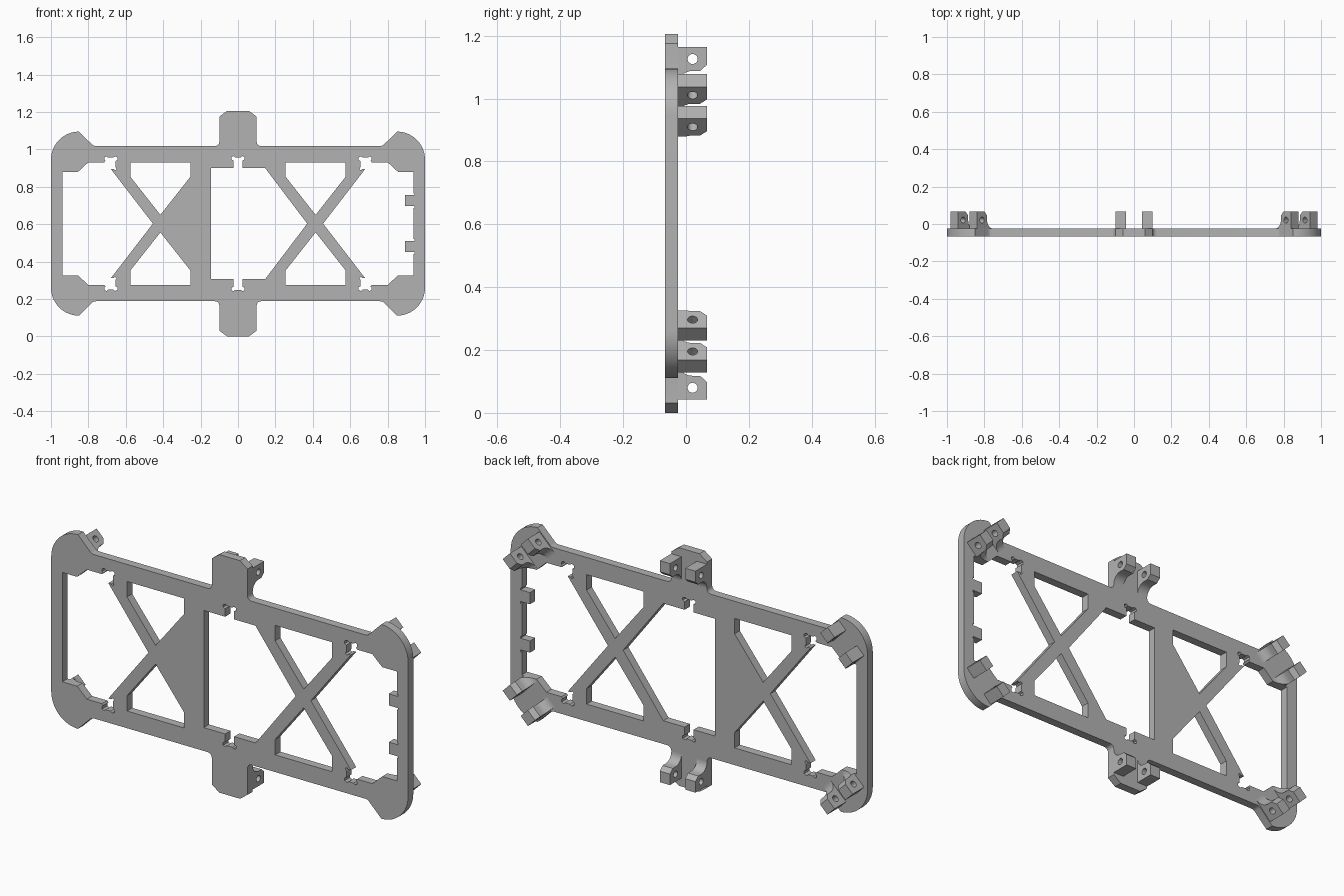
import bpy, bmesh
from math import sin, cos, pi
from mathutils import Matrix, Vector

cube = bpy.data.objects.get("Cube")
if cube:
    bpy.data.objects.remove(cube)

MID = 0.603                      # height of the frame's centre line
FRONT, SEAT, BACK = -0.067, -0.025, 0.067

grey = bpy.data.materials.new("plain_grey")
grey.use_nodes = True
grey.diffuse_color = (0.45, 0.45, 0.45, 1)
grey.node_tree.nodes["Principled BSDF"].inputs["Base Color"].default_value = grey.diffuse_color


def arc(cx, cy, r, start, end, n=10):
    """Points along an arc, angles in units of pi."""
    steps = [pi * (start + (end - start) * i / n) for i in range(n + 1)]
    return [(cx + r * cos(a), cy + r * sin(a)) for a in steps]


def flip(points, sx=1, sy=1):
    return [(x * sx, y * sy) for x, y in points]


def mirrored_loop(half):
    """Close a half profile by mirroring it over the horizontal axis."""
    return half + flip(half, sy=-1)[::-1]


def extruded(loops, thickness, matrix):
    """Fill the outline minus the holes, thicken it and place it."""
    curve = bpy.data.curves.new("profile", "CURVE")
    curve.dimensions = "2D"
    curve.fill_mode = "BOTH"
    curve.extrude = thickness / 2
    for loop in loops:
        spline = curve.splines.new("POLY")
        spline.points.add(len(loop) - 1)
        for point, (x, y) in zip(spline.points, loop):
            point.co = (x, y, 0, 1)
        spline.use_cyclic_u = True
    temp = bpy.data.objects.new("profile", curve)
    bpy.context.collection.objects.link(temp)
    bpy.context.view_layer.update()
    graph = bpy.context.evaluated_depsgraph_get()
    mesh = bpy.data.meshes.new_from_object(temp.evaluated_get(graph))
    bm = bmesh.new()
    bm.from_mesh(mesh)
    bpy.data.objects.remove(temp)
    bpy.data.curves.remove(curve)
    bpy.data.meshes.remove(mesh)
    bm.transform(matrix)
    bmesh.ops.remove_doubles(bm, verts=bm.verts, dist=1e-5)
    return bm


def finish(bm, name):
    bmesh.ops.recalc_face_normals(bm, faces=bm.faces)
    mesh = bpy.data.meshes.new(name)
    bm.to_mesh(mesh)
    bm.free()
    mesh.materials.clear()
    mesh.materials.append(grey)
    for poly in mesh.polygons:
        poly.material_index = 0
    obj = bpy.data.objects.new(name, mesh)
    bpy.context.collection.objects.link(obj)
    bpy.ops.object.select_all(action="DESELECT")
    obj.select_set(True)
    bpy.context.view_layer.objects.active = obj
    bpy.ops.object.shade_smooth_by_angle(angle=pi / 6)


# Frame outline: one quarter from the tab tip to the rounded corner
quarter = [(0.058, MID), (0.1, 0.572)]
quarter += arc(0.122, 0.437, 0.022, 1, 1.5, 5)
quarter += arc(0.76, 0.445, 0.03, 1.5, 1.75, 4)
quarter += arc(0.85, 0.342, 0.15, 0.5, 0, 14)
right_side = mirrored_loop(quarter)
outline = right_side + flip(right_side, sx=-1)[::-1]

# Middle six-sided window with a relieved key slot above and below
window = [(0.37, 0), (0.145, 0.297), (0.025, 0.297), (0.025, 0.338),
          (0.036, 0.343), (0.036, 0.357), (0.022, 0.361), (0.016, 0.354)]
window += flip(window, sx=-1)[::-1]
window = window[:-1] + flip(window, sy=-1)[::-1][1:]
window = [p for i, p in enumerate(window) if p != window[i - 1]]

# Triangular window between the brace arms
triangle = [(0.415, 0.047), (0.255, 0.25), (0.255, 0.328), (0.575, 0.328), (0.575, 0.25)]

# End window: brace apex, relieved key slot, chamfered corner
end_half = [(0.455, 0), (0.68, 0.292), (0.664, 0.292), (0.658, 0.285), (0.648, 0.291),
            (0.655, 0.302), (0.655, 0.335), (0.645, 0.34), (0.645, 0.354), (0.658, 0.36),
            (0.667, 0.353), (0.695, 0.353), (0.703, 0.36), (0.715, 0.355), (0.715, 0.342),
            (0.708, 0.336), (0.715, 0.328), (0.8, 0.328), (0.855, 0.277), (0.938, 0.277)]
# Small latch block on the wall of the left end, with relief nicks beside it
latch = [(0.938, 0.162), (0.945, 0.162), (0.945, 0.152), (0.892, 0.152),
         (0.892, 0.093), (0.945, 0.093), (0.945, 0.083), (0.938, 0.083)]


def without_start_repeat(half):
    return half + flip(half[1:], sy=-1)[::-1]


holes = [window, without_start_repeat(end_half + latch),
         flip(without_start_repeat(end_half), sx=-1)]
holes += [flip(triangle, sx, sy) for sx in (1, -1) for sy in (1, -1)]

upright = Matrix.Translation((0, (FRONT + SEAT) / 2, MID)) @ Matrix.Rotation(pi / 2, 4, "X")
finish(extruded([outline] + holes, SEAT - FRONT, upright), "frame_plate")

# Lug profile: outward distance and depth, with a curved foot and a pin hole
lug = [(0.038, SEAT - 0.002), (0.038, BACK), (-0.018, BACK), (-0.038, 0.045)]
lug += arc(-0.083, 0.02, 0.045, 0, -0.5, 8) + [(-0.083, SEAT - 0.002)]
pin_hole = arc(0, 0.021, 0.016, 0, 1.9, 19)


def lug_pair(name, x, z, radial):
    """Two lugs side by side, facing outward along the radial direction."""
    radial = Vector(radial).normalized()
    depth = Vector((0, 1, 0))
    across = radial.cross(depth)
    for label, side in (("a", 1), ("b", -1)):
        spot = Vector((x, 0, MID + z)) + across * side * 0.0715
        matrix = Matrix((radial, depth, across)).transposed().to_4x4()
        bm = extruded([lug, pin_hole], 0.057, Matrix.Translation(spot) @ matrix)
        # Trim the foot flush with the end window
        if x:
            sign = 1 if z > 0 else -1
            geom = bm.verts[:] + bm.edges[:] + bm.faces[:]
            bmesh.ops.bisect_plane(bm, geom=geom, plane_co=(0, 0, MID + sign * 0.277),
                                   plane_no=(0, 0, sign), clear_inner=True)
            edges = [e for e in bm.edges if e.is_boundary]
            bmesh.ops.holes_fill(bm, edges=edges)
        finish(bm, f"{name}_lug_{label}")


for level, sz in (("top", 1), ("bottom", -1)):
    lug_pair(f"{level}_middle", 0, sz * 0.523, (0, 0, sz))
    for hand, sx in (("left", 1), ("right", -1)):
        lug_pair(f"{level}_{hand}", sx * 0.883, sz * 0.377, (sx, 0, sz))
